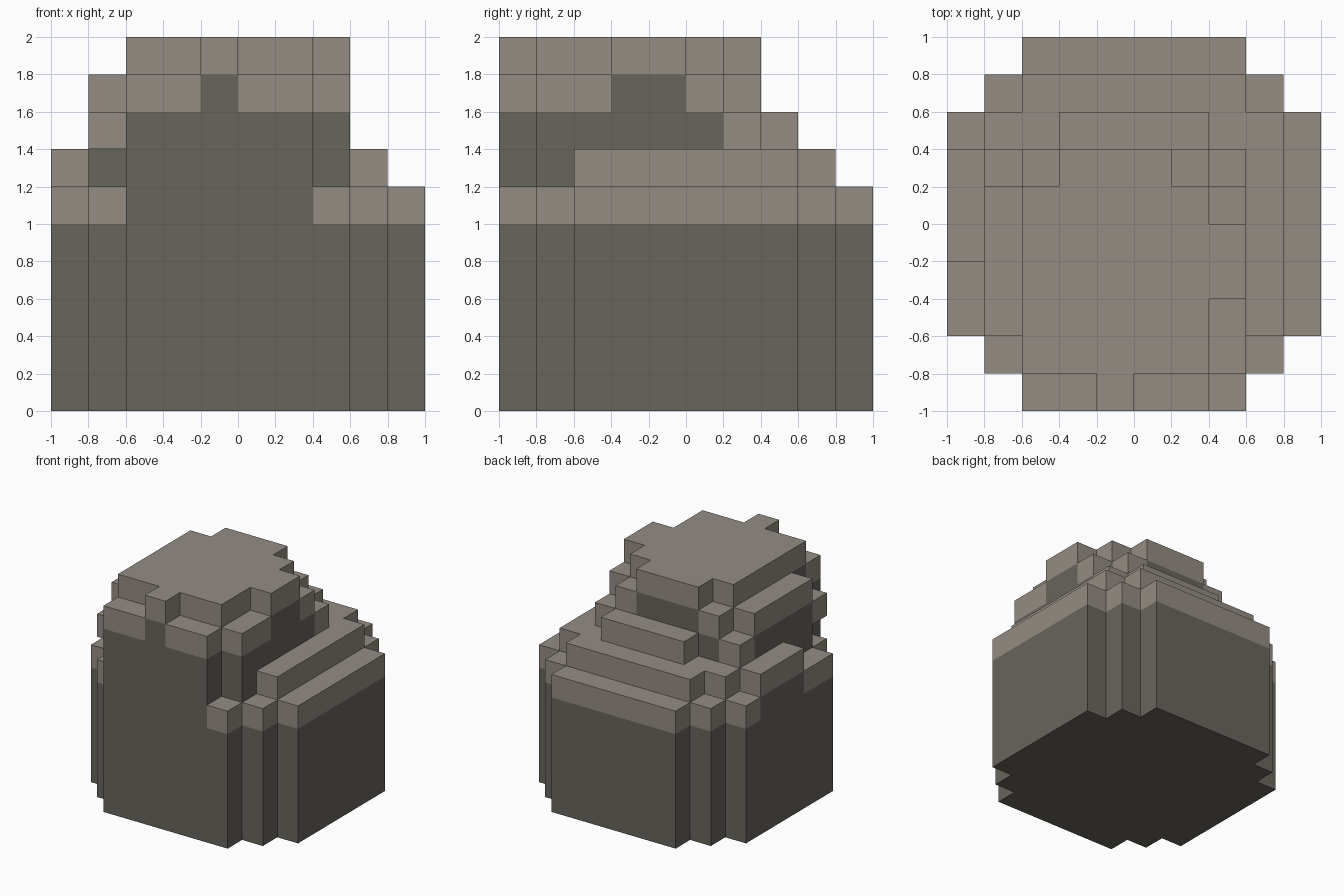
import bpy
import bmesh
from mathutils import Vector

if "Cube" in bpy.data.objects:
    bpy.data.objects.remove(bpy.data.objects["Cube"], do_unlink=True)

CELL = 0.2

# Plan of the rock, back row first: each letter is a terrace level
PLAN = [
    "..aaaaaa..",
    ".abbbbbba.",
    "abbccccbba",
    "bcdeeedcba",
    "bdeeeeedba",
    "bdeeeeeeba",
    "adeeeeeeba",
    "adeeeeedba",
    ".aeeeeeda.",
    "..ddedda..",
]
LEVELS = {"a": 6, "b": 7, "c": 8, "d": 9, "e": 10}


def make_material(name, color):
    mat = bpy.data.materials.new(name)
    mat.use_nodes = True
    mat.diffuse_color = color
    mat.node_tree.nodes["Principled BSDF"].inputs["Base Color"].default_value = color
    return mat


dark = make_material("dark_stone", (0.138, 0.130, 0.109, 1))
light = make_material("light_stone", (0.296, 0.262, 0.231, 1))

# Solid blocks of the stepped rock
blocks = set()
for j, row in enumerate(reversed(PLAN)):
    for i, letter in enumerate(row):
        for k in range(LEVELS.get(letter, 0)):
            blocks.add((i, j, k))

# Small overhanging block at the front corner
blocks.add((1, 1, 7))

# Outer skin: one quad wherever a block meets open air
bm = bmesh.new()
corners = {}


def corner(p):
    key = tuple(round(c) for c in p)
    if key not in corners:
        x, y, z = key
        corners[key] = bm.verts.new(((x - 5) * CELL, (y - 5) * CELL, z * CELL))
    return corners[key]


AXES = [Vector((1, 0, 0)), Vector((0, 1, 0)), Vector((0, 0, 1))]
for block in sorted(blocks):
    i, j, k = block
    middle = Vector(block) + Vector((0.5, 0.5, 0.5))
    capped = (i, j, k + 1) not in blocks
    for a in range(3):
        for sign in (-1, 1):
            normal = AXES[a] * sign
            if tuple(round(c) for c in Vector(block) + normal) in blocks:
                continue
            u = AXES[(a + 1) % 3] / 2
            v = AXES[(a + 2) % 3] / 2 * sign
            centre = middle + normal / 2
            ring = [centre - u - v, centre + u - v, centre + u + v, centre - u + v]
            face = bm.faces.new([corner(p) for p in ring])
            # The topmost block of each stack is light, undersides stay dark
            face.material_index = int(capped and normal.z >= 0)

mesh = bpy.data.meshes.new("stepped_rock")
bm.to_mesh(mesh)
bm.free()
mesh.materials.append(dark)
mesh.materials.append(light)
rock = bpy.data.objects.new("stepped_rock", mesh)
bpy.context.collection.objects.link(rock)
